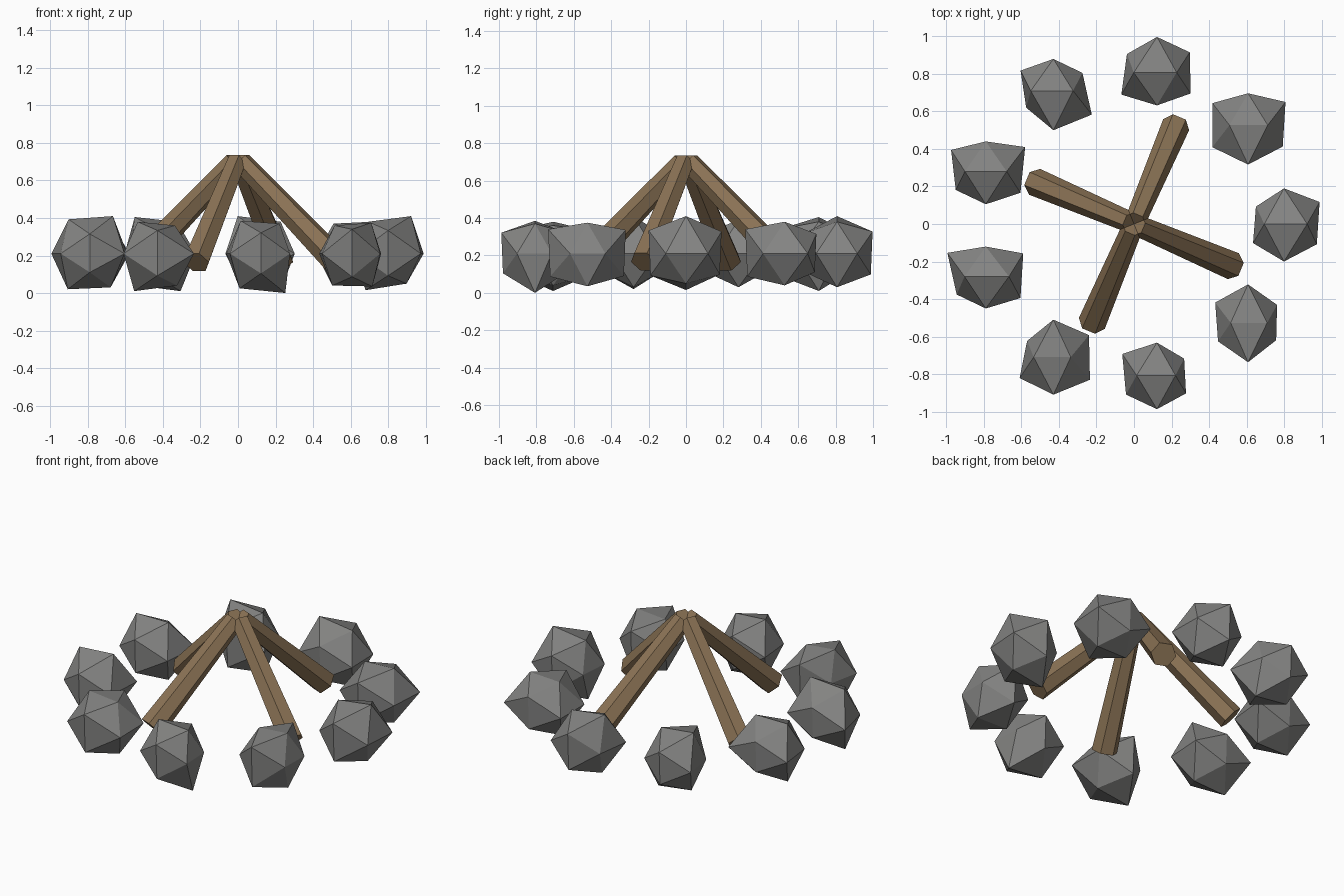
import bpy, bmesh, math
from mathutils import Vector, Matrix

if "Cube" in bpy.data.objects:
    bpy.data.objects.remove(bpy.data.objects["Cube"])


def material(name, rgb):
    m = bpy.data.materials.new(name)
    m.diffuse_color = (*rgb, 1)
    m.use_nodes = True
    m.node_tree.nodes["Principled BSDF"].inputs["Base Color"].default_value = m.diffuse_color
    return m


GREY = material("stone grey", (0.23, 0.23, 0.225))
BROWN = material("log brown", (0.258, 0.171, 0.091))


def add_object(name, bm, mat):
    bmesh.ops.recalc_face_normals(bm, faces=bm.faces[:])
    me = bpy.data.meshes.new(name)
    bm.to_mesh(me)
    bm.free()
    me.materials.append(mat)
    ob = bpy.data.objects.new(name, me)
    bpy.context.collection.objects.link(ob)
    return ob


# Stones: icosahedra whose corners are pushed in or out along their own direction.
# Reach in hundredths for the corners:
# side NE, SE, SW, NW / end N, S / top E, W / bottom E, W
STONES = [
    (19, 17.5, 16.5, 15, 19, 20, 20, 17, 16, 19.5),
    (20, 18.5, 19, 19, 17, 21, 17, 16, 17, 17),
    (17.5, 18, 19, 16, 19, 17.5, 17, 20, 18, 17),
    (15.5, 20.5, 14.5, 17.5, 17, 21, 17, 19.5, 20, 17),
    (21, 18.5, 16, 18.5, 16, 17.5, 18, 18, 18, 18),
    (20, 18.5, 15.5, 20.5, 16, 17, 20, 18.3, 18, 19),
    (19, 19.5, 18, 14, 20, 20, 15, 17, 17, 20),
    (14.5, 15.5, 16.5, 18.5, 17.5, 18, 16, 17.5, 21, 18.5),
    (15.5, 15, 16, 17.5, 20.5, 21, 16.5, 15, 17.5, 17),
]
K = 2 / (1 + math.sqrt(5))      # short to long coordinate of an icosahedron


def stone(i, reach):
    a = math.radians(40 * i)
    centre = Vector((-0.02 + 0.82 * math.cos(a), 0.82 * math.sin(a), 0.21))
    ne, se, sw, nw, n, s, te, tw, be, bw = [r / 100 for r in reach]
    corners = [(1, K, 0, ne), (1, -K, 0, se), (-1, -K, 0, sw), (-1, K, 0, nw),
               (0, 1, K, n), (0, 1, -K, n * 0.95), (0, -1, K, s), (0, -1, -K, s * 0.95),
               (K, 0, 1, te), (-K, 0, 1, tw), (K, 0, -1, be), (-K, 0, -1, bw)]
    # hull of the regular solid gives the 20 faces, then corners are moved
    bm = bmesh.new()
    place = {}
    for x, y, z, r in corners:
        v = bm.verts.new((x, y, z))
        place[v] = centre + Vector((x, y, z)) * r
    bmesh.ops.convex_hull(bm, input=bm.verts[:])
    for v, p in place.items():
        v.co = p
    add_object(f"stone_{i + 1}", bm, GREY)


for i, reach in enumerate(STONES):
    stone(i, reach)

# Logs: four tapered six-sided logs leaning together at the top
for i in range(4):
    a = math.radians(67 + 90 * i)
    out = Vector((math.cos(a), math.sin(a), 0))
    low = out * 0.575 + Vector((0, 0, 0.165))
    top = out * 0.02 + Vector((0, 0, 0.70))
    axis = (top - low).normalized()
    side = Vector((-math.sin(a), math.cos(a), 0))
    up = axis.cross(side)
    rot = Matrix((side, up, axis)).transposed().to_4x4()
    # ring corner along the sideways axis, so a flat face lies on top
    bm = bmesh.new()
    rings = []
    for p, r in ((low, 0.075), (top, 0.056)):
        rings.append([bm.verts.new(p + rot @ Vector((r * math.cos(k * math.pi / 3),
                                                     r * math.sin(k * math.pi / 3), 0)))
                      for k in range(6)])
    for k in range(6):
        j = (k + 1) % 6
        bm.faces.new((rings[0][k], rings[0][j], rings[1][j], rings[1][k]))
    bm.faces.new(rings[0])
    bm.faces.new(rings[1])
    add_object(f"log_{i + 1}", bm, BROWN)
